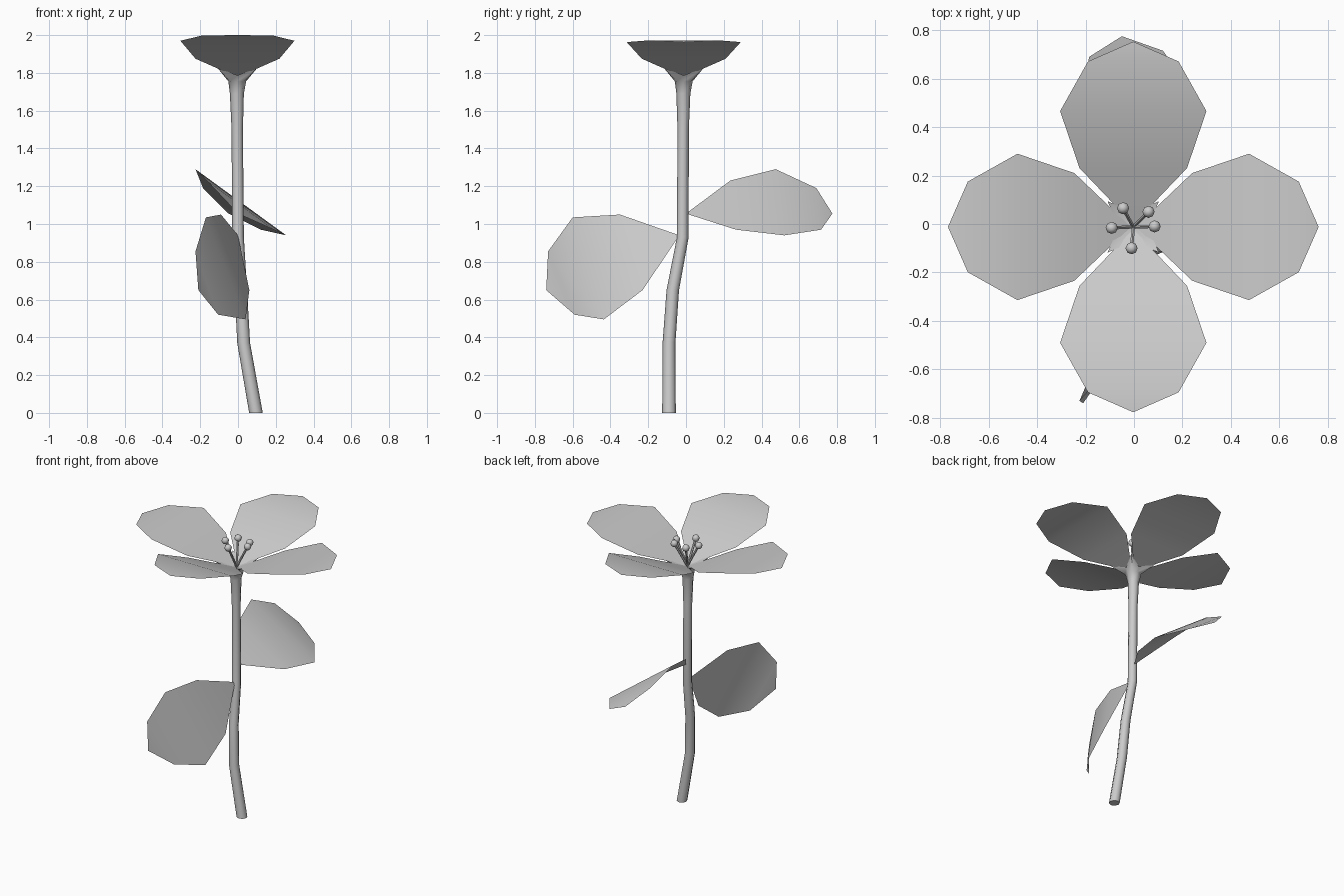
import bpy, bmesh
from math import sin, cos, pi
from mathutils import Vector, Matrix

if "Cube" in bpy.data.objects:
    bpy.data.objects.remove(bpy.data.objects["Cube"])

CENTRE = Vector((-0.003, -0.012, 0))


def finish(bm, name, angle=1.0):
    me = bpy.data.meshes.new(name)
    bm.to_mesh(me)
    bm.free()
    ob = bpy.data.objects.new(name, me)
    bpy.context.collection.objects.link(ob)
    bpy.ops.object.select_all(action='DESELECT')
    ob.select_set(True)
    bpy.context.view_layer.objects.active = ob
    bpy.ops.object.shade_smooth_by_angle(angle=angle)
    return ob


# Thin blade: base point, pairs of edge points, tip
def blade(name, base, pairs, tip):
    bm = bmesh.new()
    b, t = bm.verts.new(base), bm.verts.new(tip)
    rows = [(bm.verts.new(l), bm.verts.new(r)) for l, r in pairs]
    bm.faces.new((b, rows[0][1], rows[0][0]))
    for (l0, r0), (l1, r1) in zip(rows, rows[1:]):
        bm.faces.new((l0, r0, r1, l1))
    bm.faces.new((rows[-1][0], rows[-1][1], t))
    return finish(bm, name)


# Petals: four around the centre, the front and back ones rise a little more
for i, heights in enumerate([(1.875, 1.963, 1.972, 1.962), (1.875, 1.97, 1.998, 2.0)] * 2):
    rot = Matrix.Rotation(i * pi / 2, 3, 'Z')
    place = lambda r, w, z: CENTRE + rot @ Vector((r, w, z))
    spans = list(zip((0.243, 0.478, 0.683), (0.222, 0.302, 0.187), heights))
    blade(f"petal_{i + 1}", place(0.01, 0, 1.777),
          [(place(r, w, z), place(r, -w, z)) for r, w, z in spans],
          place(0.765, 0, heights[3]))

# Leaves
blade("lower_leaf", (0, -0.035, 0.94),
      [((0.06, -0.23, 0.65), (-0.09, -0.35, 1.05)),
       ((0.04, -0.435, 0.495), (-0.17, -0.60, 1.035)),
       ((-0.105, -0.59, 0.52), (-0.225, -0.73, 0.855))],
      (-0.21, -0.74, 0.65))
blade("upper_leaf", (0, 0, 1.055),
      [((-0.165, 0.235, 1.23), (0.19, 0.265, 0.97)),
       ((-0.225, 0.475, 1.29), (0.255, 0.52, 0.94)),
       ((-0.185, 0.69, 1.19), (0.12, 0.715, 0.97))],
      (-0.05, 0.775, 1.055))

# Stem: eight-sided tube along a bent path, opening into four pointed sepals
# each ring: centre x, y, z, radius, extra reach and extra rise on the diagonals
rings = [(0.095, -0.09, 0, 0.036, 0, 0), (0.03, -0.09, 0.37, 0.034, 0, 0),
         (0.015, -0.07, 0.65, 0.033, 0, 0), (0, -0.017, 0.93, 0.031, 0, 0),
         (-0.004, -0.015, 1.5, 0.03, 0, 0), (-0.006, -0.014, 1.69, 0.037, 0, 0),
         (-0.004, -0.012, 1.755, 0.047, 0.006, 0), (-0.003, -0.012, 1.787, 0.06, 0.09, 0.04)]
bm = bmesh.new()
loops = []
for x, y, z, r, reach, rise in rings:
    loops.append([bm.verts.new((x + (r + reach * (k % 2)) * cos(k * pi / 4),
                                y + (r + reach * (k % 2)) * sin(k * pi / 4),
                                z + rise * (k % 2))) for k in range(8)])
for a, b in zip(loops, loops[1:]):
    for k in range(8):
        n = (k + 1) % 8
        bm.faces.new((a[k], a[n], b[n], b[k]))
bm.faces.new(loops[0][::-1])
top = bm.verts.new(CENTRE + Vector((0, 0, 1.77)))
for k in range(8):
    bm.faces.new((loops[-1][k], loops[-1][(k + 1) % 8], top))
finish(bm, "stem")

# Stamens: thin filament with a small round anther
for i, (x, y) in enumerate([(-0.045, 0.065), (0.06, 0.05), (-0.092, -0.016),
                            (0.085, -0.01), (-0.01, -0.1)]):
    start, end = CENTRE + Vector((0, 0, 1.775)), Vector((x, y, 1.945))
    d = end - start
    bm = bmesh.new()
    bmesh.ops.create_cone(bm, segments=6, radius1=0.008, radius2=0.008, depth=d.length,
                          matrix=Matrix.Translation((start + end) / 2)
                          @ d.to_track_quat('Z', 'Y').to_matrix().to_4x4())
    bmesh.ops.create_uvsphere(bm, u_segments=8, v_segments=6, radius=0.025,
                              matrix=Matrix.Translation(end))
    finish(bm, f"stamen_{i + 1}")
